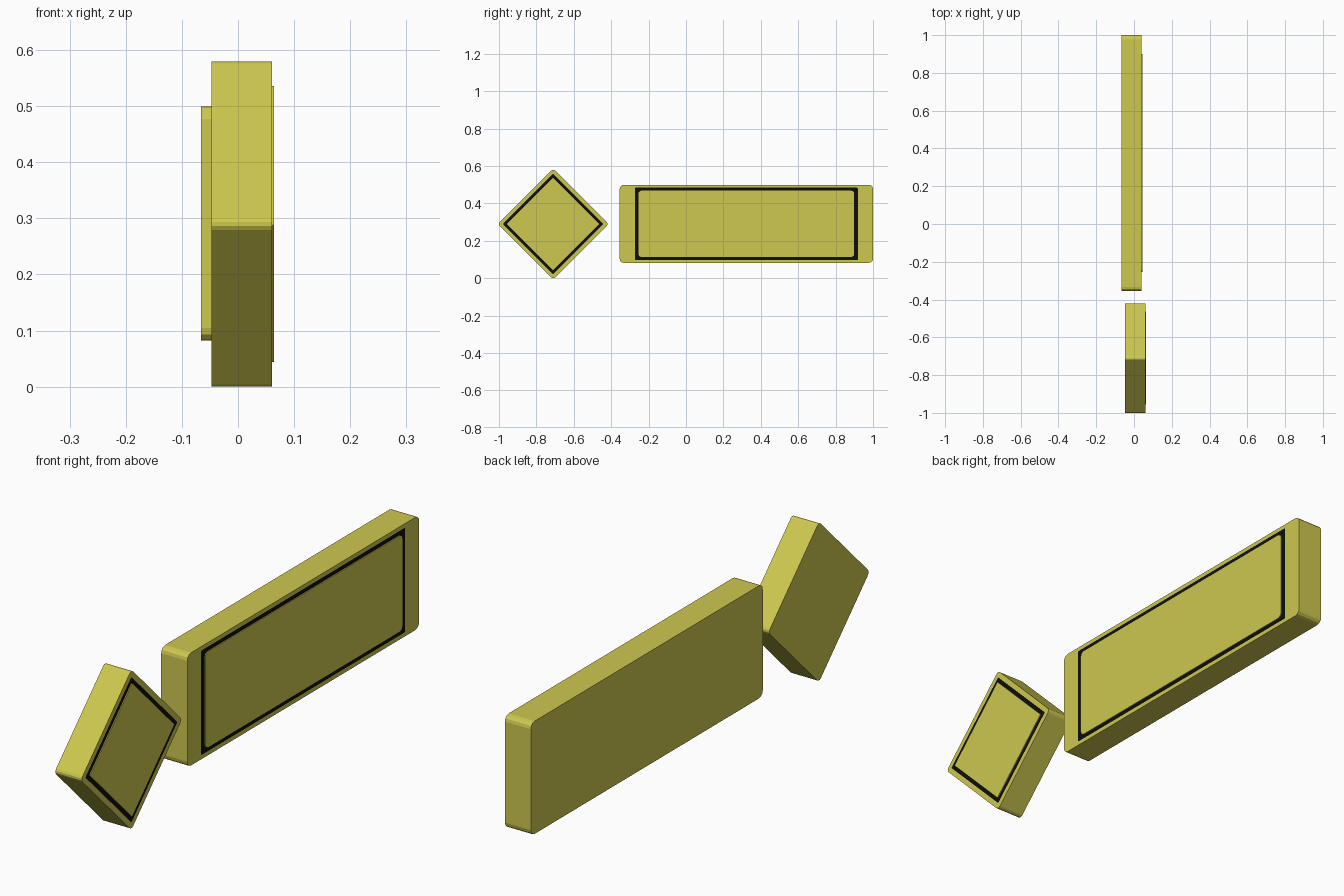
import bpy, bmesh
from math import sin, cos, pi

if "Cube" in bpy.data.objects:
    bpy.data.objects.remove(bpy.data.objects["Cube"])


def material(name, color):
    m = bpy.data.materials.new(name)
    m.diffuse_color = color
    m.use_nodes = True
    m.node_tree.nodes["Principled BSDF"].inputs["Base Color"].default_value = m.diffuse_color
    return m


YELLOW = material("yellow", (0.62, 0.58, 0.08, 1))
BLACK = material("black", (0.004, 0.004, 0.004, 1))
SEG = 3


def outline(hy, hz, r, cy=0.0, cz=0.0):
    """Rounded rectangle in the y-z plane, always the same point count."""
    pts = []
    for i, (sy, sz) in enumerate([(1, 1), (-1, 1), (-1, -1), (1, -1)]):
        for k in range(SEG + 1):
            a = (i + k / SEG) * pi / 2
            pts.append((cy + sy * (hy - r) + r * cos(a), cz + sz * (hz - r) + r * sin(a)))
    return pts


def sign(name, center, angle, body, border, panel, x_back, x_front, x_panel):
    """Slab with a flat black border band around a slightly raised panel."""
    bm = bmesh.new()
    profile = [(body, x_back), (body, x_front), (border, x_front),
               (panel, x_front), (panel, x_panel)]
    loops = []
    for shape, x in profile:
        loops.append([bm.verts.new((x, y * cos(angle) - z * sin(angle),
                                    y * sin(angle) + z * cos(angle)))
                      for y, z in outline(*shape)])
    n = len(loops[0])
    for j in range(len(loops) - 1):
        for i in range(n):
            k = (i + 1) % n
            f = bm.faces.new((loops[j][i], loops[j][k], loops[j + 1][k], loops[j + 1][i]))
            f.material_index = 1 if j == 2 else 0
    bm.faces.new(loops[0][::-1])
    bm.faces.new(loops[-1])
    bmesh.ops.recalc_face_normals(bm, faces=bm.faces)
    me = bpy.data.meshes.new(name)
    bm.to_mesh(me)
    bm.free()
    me.materials.append(YELLOW)
    me.materials.append(BLACK)
    ob = bpy.data.objects.new(name, me)
    ob.location = (0, *center)
    bpy.context.collection.objects.link(ob)


# Diamond warning plate
sign("diamond_sign", (-0.71, 0.29), pi / 4,
     (0.2095, 0.2095, 0.015), (0.190, 0.190, 0.003), (0.175, 0.175, 0.003),
     -0.047, 0.061, 0.0645)

# Long rectangular plate
sign("rectangular_sign", (0.3225, 0.291), 0,
     (0.6775, 0.2085, 0.022), (0.596, 0.193, 0.004), (0.577, 0.178, 0.018),
     -0.0655, 0.041, 0.0445)
